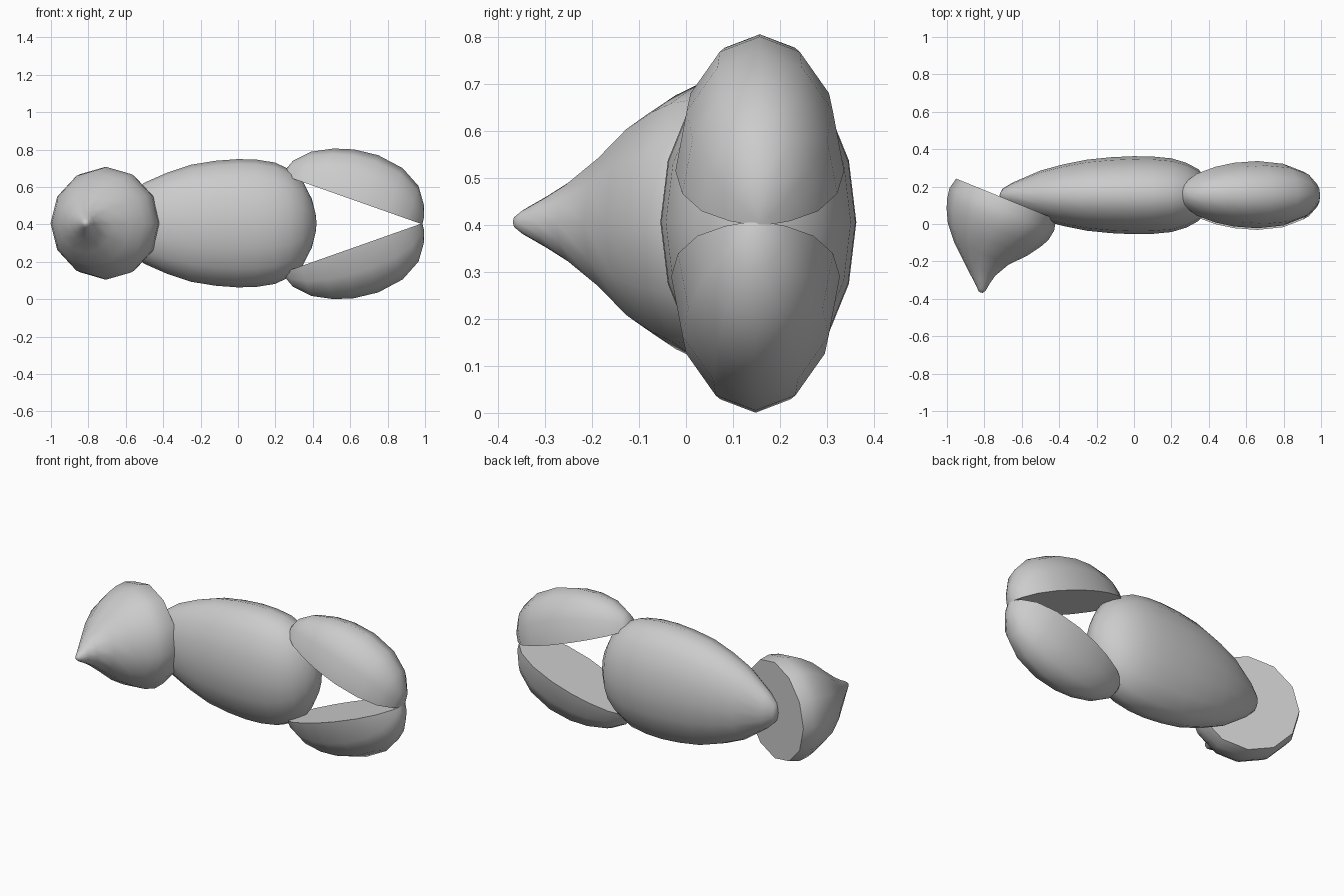
import bpy, bmesh, math
from mathutils import Vector

if "Cube" in bpy.data.objects:
    bpy.data.objects.remove(bpy.data.objects["Cube"])


def loft(name, stations, origin, axis, side, up, ratio=1.0, sides=12, half=False):
    """Elliptical rings (distance, radius, side shift) along an axis; open ends are capped flat."""
    origin, axis, side, up = (Vector(v) for v in (origin, axis, side, up))
    axis.normalize(), side.normalize(), up.normalize()
    bm = bmesh.new()
    count = sides // 2 + 1 if half else sides
    rings = []
    for t, r, c in stations:
        ring = []
        for i in range(count):
            a = 2 * math.pi * i / sides
            ring.append(bm.verts.new(origin + axis * t
                                     + side * (math.cos(a) * r * ratio + c)
                                     + up * math.sin(a) * r))
        rings.append(ring)
    for r0, r1 in zip(rings, rings[1:]):
        for i in range(count - 1 if half else count):
            j = (i + 1) % count
            bm.faces.new((r0[i], r0[j], r1[j], r1[i]))
    bmesh.ops.remove_doubles(bm, verts=bm.verts[:], dist=0.0005)
    bmesh.ops.holes_fill(bm, edges=[e for e in bm.edges if e.is_boundary], sides=0)
    bmesh.ops.recalc_face_normals(bm, faces=bm.faces[:])
    mesh = bpy.data.meshes.new(name)
    bm.to_mesh(mesh)
    bm.free()
    obj = bpy.data.objects.new(name, mesh)
    bpy.context.collection.objects.link(obj)
    bpy.ops.object.select_all(action='DESELECT')
    obj.select_set(True)
    bpy.context.view_layer.objects.active = obj
    bpy.ops.object.shade_smooth_by_angle(angle=math.radians(60))
    return obj


MID_Z = 0.403

# flattened egg-shaped body, narrow towards the head
loft("body",
     [(-0.72, 0, 0), (-0.705, 0.055, 0), (-0.65, 0.11, 0), (-0.5, 0.217, 0),
      (-0.38, 0.27, 0), (-0.25, 0.313, 0), (-0.12, 0.334, 0), (0, 0.343, 0),
      (0.1, 0.34, 0), (0.2, 0.324, 0), (0.28, 0.285, 0), (0.345, 0.227, 0),
      (0.395, 0.13, 0), (0.415, 0.05, 0), (0.42, 0, 0)],
     (0, 0.154, MID_Z + 0.003), (1, 0, 0), (0, 1, 0), (0, 0, 1), ratio=0.608, sides=16)

# head: blunt cone with a flat tilted back and a slightly bent tip
loft("head",
     [(0, 0.288, 0), (0.06, 0.302, 0), (0.12, 0.292, 0), (0.17, 0.27, -0.004),
      (0.24, 0.228, -0.01), (0.32, 0.157, -0.012), (0.40, 0.09, 0.012),
      (0.45, 0.055, 0.035), (0.495, 0.026, 0.058), (0.512, 0.012, 0.062), (0.515, 0, 0.062)],
     (-0.684, 0.134, MID_Z + 0.003), (-0.377, -0.926, 0), (0.926, -0.377, 0), (0, 0, 1))

# two tail lobes: half eggs with flat inner faces, mirrored in height
lobe = [(0, 0, 0), (-0.004, 0.04, 0), (0.015, 0.09, 0), (0.09, 0.168, 0), (0.197, 0.224, 0),
        (0.302, 0.256, 0), (0.435, 0.27, 0), (0.581, 0.248, 0), (0.693, 0.186, 0),
        (0.756, 0.097, 0), (0.776, 0.04, 0), (0.78, 0, 0)]
for name, s, y in (("upper_tail_lobe", 1, 0.157), ("lower_tail_lobe", -1, 0.148)):
    loft(name, lobe, (0.25, y, MID_Z + s * 0.257), (0.943, 0, -0.333 * s),
         (0, 1, 0), (0.333, 0, 0.943 * s), ratio=0.665, half=True)
